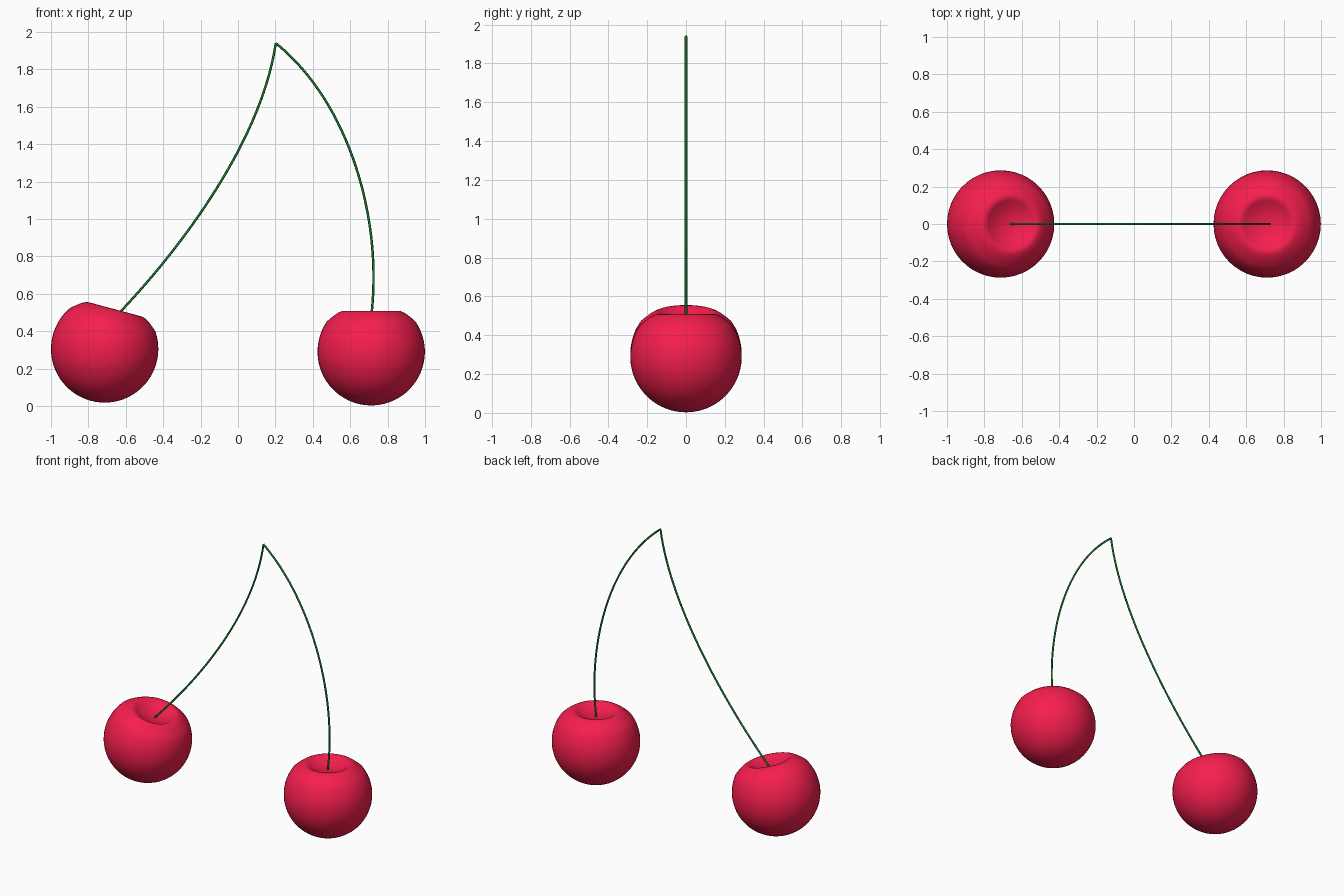
import bpy, bmesh
from math import sin, cos, pi, radians
from mathutils import Vector

if "Cube" in bpy.data.objects:
    bpy.data.objects.remove(bpy.data.objects["Cube"])


def material(name, color):
    m = bpy.data.materials.new(name)
    m.diffuse_color = (*color, 1)
    m.use_nodes = True
    m.node_tree.nodes["Principled BSDF"].inputs["Base Color"].default_value = m.diffuse_color
    return m


red = material("cherry_red", (0.92, 0.013, 0.075))
green = material("stem_green", (0.01, 0.19, 0.026))
R = 0.287


def finish(obj, angle):
    bpy.ops.object.select_all(action='DESELECT')
    bpy.context.view_layer.objects.active = obj
    obj.select_set(True)
    bpy.ops.object.shade_smooth_by_angle(angle=radians(angle))


def cherry(name, location, tilt):
    # Round body, softly flattened shoulder, shallow dimple
    profile = []
    for i in range(25):
        a = -pi / 2 + radians(124) * i / 24
        profile.append((R * cos(a), R * sin(a)))
    profile += [(0.222, 0.175), (0.2, 0.193), (0.178, 0.208), (0.158, 0.217), (0.142, 0.219)]
    for i in range(1, 9):
        r = 0.142 * (1 - i / 8)
        profile.append((r, 0.174 + 0.045 * (r / 0.142) ** 2))

    bm = bmesh.new()
    verts = [bm.verts.new((r, 0, z)) for r, z in profile]
    edges = [bm.edges.new(p) for p in zip(verts, verts[1:])]
    bmesh.ops.spin(bm, geom=verts + edges, cent=(0, 0, 0), axis=(0, 0, 1),
                   angle=2 * pi, steps=48)
    bmesh.ops.remove_doubles(bm, verts=bm.verts, dist=1e-4)
    bmesh.ops.recalc_face_normals(bm, faces=bm.faces)
    mesh = bpy.data.meshes.new(name)
    bm.to_mesh(mesh)
    bm.free()
    mesh.materials.append(red)
    obj = bpy.data.objects.new(name, mesh)
    bpy.context.collection.objects.link(obj)
    obj.location = location
    obj.rotation_euler.y = radians(tilt)
    finish(obj, 40)


def stem(name, p0, p1, p2, p3):
    # Thin tube along one cubic arc in the xz plane
    curve = bpy.data.curves.new(name, 'CURVE')
    curve.dimensions = '3D'
    curve.bevel_depth = 0.0065
    curve.bevel_resolution = 2
    curve.resolution_u = 32
    curve.use_fill_caps = True
    s = curve.splines.new('BEZIER')
    s.bezier_points.add(1)
    p0, p1, p2, p3 = (Vector((x, 0, z)) for x, z in (p0, p1, p2, p3))
    ends = ((p0, p0 * 2 - p1, p1), (p3, p2, p3 * 2 - p2))
    for bp, (co, left, right) in zip(s.bezier_points, ends):
        bp.handle_left_type = bp.handle_right_type = 'FREE'
        bp.co, bp.handle_left, bp.handle_right = co, left, right
    curve.materials.append(green)
    obj = bpy.data.objects.new(name, curve)
    bpy.context.collection.objects.link(obj)
    bpy.ops.object.select_all(action='DESELECT')
    bpy.context.view_layer.objects.active = obj
    obj.select_set(True)
    bpy.ops.object.convert(target='MESH')
    finish(bpy.context.object, 50)


# Fruit
cherry("left_cherry", (-0.713, 0, 0.305), 15)
cherry("right_cherry", (0.712, 0, 0.29), 0)

# Stems meeting at the tip
tip = (0.202, 1.94)
stem("left_stem", (-0.66, 0.472), (-0.36, 0.78), (0.12, 1.38), tip)
stem("right_stem", (0.71, 0.462), (0.78, 0.98), (0.60, 1.62), tip)
